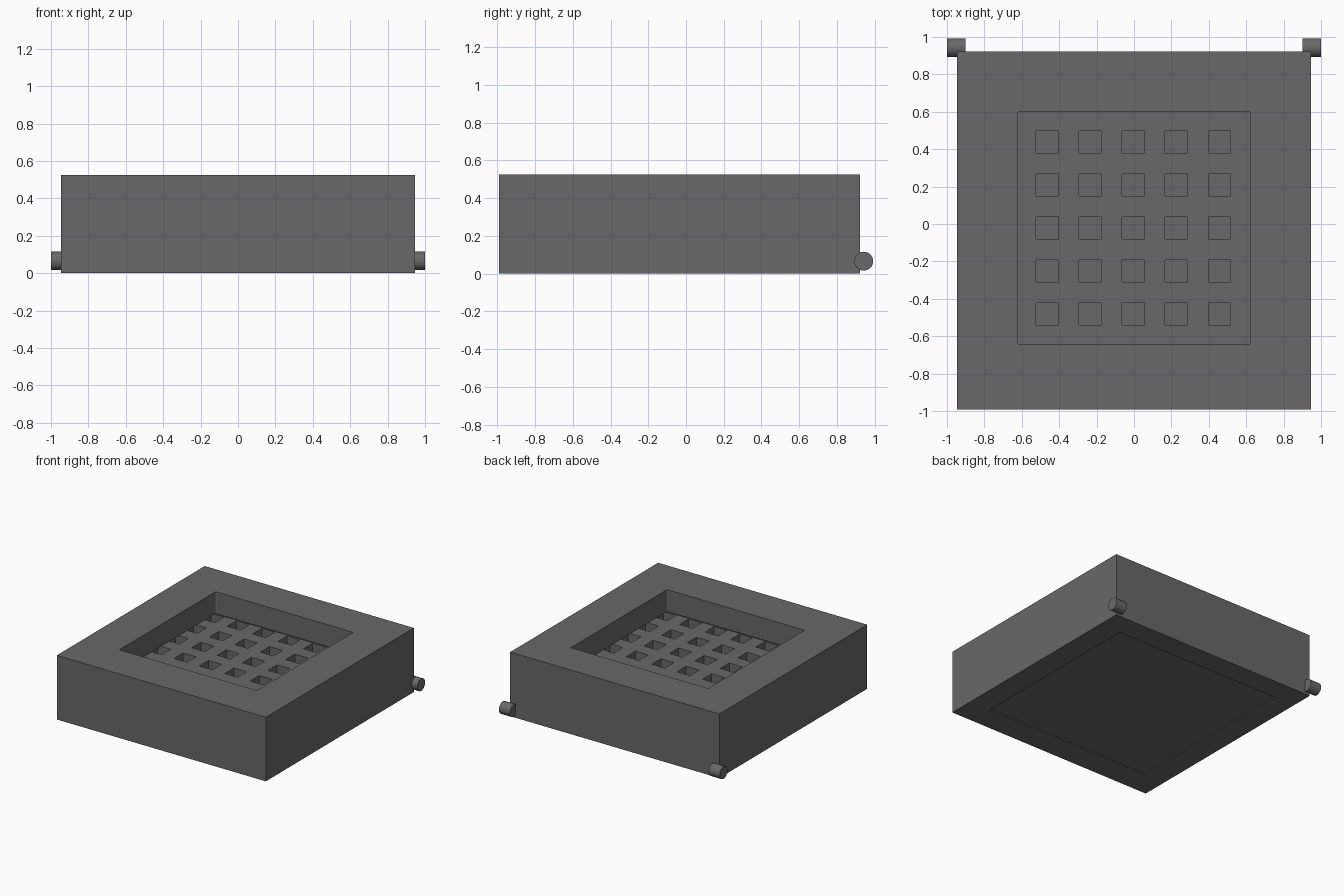
import bpy, bmesh
from math import pi
from mathutils import Matrix, Vector

if "Cube" in bpy.data.objects:
    bpy.data.objects.remove(bpy.data.objects["Cube"])

# Dark grey finish shared by every part
dark = bpy.data.materials.new("dark_grey")
dark.diffuse_color = (0.14, 0.14, 0.14, 1)
dark.use_nodes = True
dark.node_tree.nodes["Principled BSDF"].inputs["Base Color"].default_value = dark.diffuse_color

GRID_Y = -0.022      # y centre of opening, cavity and tray
RIM_BOTTOM = 0.345   # underside of the thick top frame
TRAY_TOP = 0.265


def make_object(name, bm):
    mesh = bpy.data.meshes.new(name)
    bm.to_mesh(mesh)
    bm.free()
    mesh.materials.append(dark)
    obj = bpy.data.objects.new(name, mesh)
    bpy.context.collection.objects.link(obj)
    return obj


def add_box(bm, x0, x1, y0, y1, z0, z1):
    centre = Vector(((x0 + x1) / 2, (y0 + y1) / 2, (z0 + z1) / 2))
    scale = Matrix.Diagonal((x1 - x0, y1 - y0, z1 - z0, 1))
    bmesh.ops.create_cube(bm, size=1, matrix=Matrix.Translation(centre) @ scale)


def add_square(bm, x, y, half, z0, z1):
    add_box(bm, x - half, x + half, y - half, y + half, z0, z1)


def cut(target, name, bm):
    cutter = make_object(name, bm)
    cutter.hide_render = True
    mod = target.modifiers.new(name, 'BOOLEAN')
    mod.operation = 'DIFFERENCE'
    mod.solver = 'EXACT'
    mod.object = cutter
    bpy.context.view_layer.objects.active = target
    bpy.ops.object.modifier_apply(modifier=name)
    bpy.data.objects.remove(cutter)


# Outer block
bm = bmesh.new()
add_box(bm, -0.947, 0.947, -0.992, 0.922, 0, 0.525)
body = make_object("body", bm)

# Wide cavity open at the bottom
bm = bmesh.new()
add_square(bm, 0, GRID_Y, 0.757, -0.1, RIM_BOTTOM)
cut(body, "cavity", bm)

# Narrower opening through the top frame, slightly rounded corners
bm = bmesh.new()
add_square(bm, 0, GRID_Y, 0.623, 0.3, 0.6)
upright = [e for e in bm.edges
           if abs(e.verts[0].co.z - e.verts[1].co.z) > 0.1]
bmesh.ops.bevel(bm, geom=upright, offset=0.012, segments=3,
                profile=0.5, affect='EDGES')
cut(body, "opening", bm)

# Tray filling the cavity, with a seven by seven grid of square pits
bm = bmesh.new()
add_square(bm, 0, GRID_Y, 0.757, 0.008, TRAY_TOP)
tray = make_object("tray", bm)
bm = bmesh.new()
for i in range(-3, 4):
    for j in range(-3, 4):
        add_square(bm, -0.004 + 0.23 * i, GRID_Y + 0.23 * j, 0.059, 0.1, 0.4)
cut(tray, "pits", bm)

# Hinge pins at the lower back corners
for side, name in ((-1, "left_hinge_pin"), (1, "right_hinge_pin")):
    bm = bmesh.new()
    place = Matrix.Translation((side * 0.95, 0.942, 0.066))
    bmesh.ops.create_cone(bm, cap_ends=True, segments=32, radius1=0.05,
                          radius2=0.05, depth=0.1,
                          matrix=place @ Matrix.Rotation(pi / 2, 4, 'Y'))
    pin = make_object(name, bm)
    bpy.ops.object.select_all(action='DESELECT')
    pin.select_set(True)
    bpy.context.view_layer.objects.active = pin
    bpy.ops.object.shade_smooth_by_angle()
